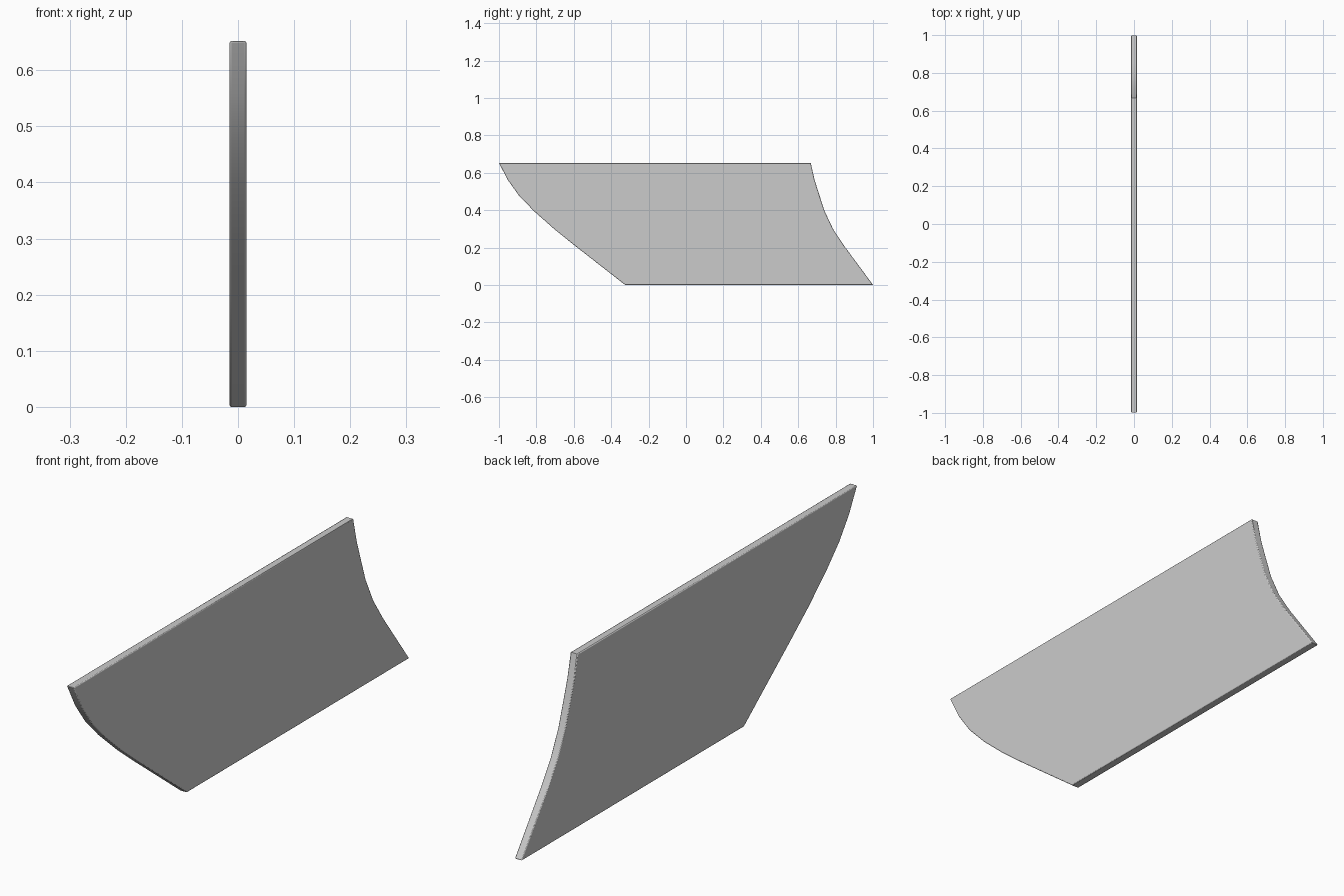
import bpy, bmesh

if "Cube" in bpy.data.objects:
    bpy.data.objects.remove(bpy.data.objects["Cube"])

T = 0.03   # panel thickness
H = 0.652  # panel height

# Side profile (y, z): curved left edge from top to bottom, then right edge from bottom to top
left = [(-1.0, H), (-0.952, 0.56), (-0.893, 0.478), (-0.813, 0.395),
        (-0.706, 0.3), (-0.594, 0.21), (-0.325, 0.0)]
right = [(1.0, 0.0), (0.845, 0.21), (0.786, 0.3), (0.741, 0.395),
         (0.714, 0.478), (0.688, 0.56), (0.667, H)]

# Extrude the profile through the thickness
bm = bmesh.new()
face = bm.faces.new([bm.verts.new((-T / 2, y, z)) for y, z in left + right])
res = bmesh.ops.extrude_face_region(bm, geom=[face])
moved = [g for g in res["geom"] if isinstance(g, bmesh.types.BMVert)]
bmesh.ops.translate(bm, verts=moved, vec=(T, 0, 0))
bmesh.ops.recalc_face_normals(bm, faces=bm.faces)

mesh = bpy.data.meshes.new("curved_panel")
bm.to_mesh(mesh)
bm.free()
panel = bpy.data.objects.new("curved_panel", mesh)
bpy.context.collection.objects.link(panel)

# Slightly eased rim
bevel = panel.modifiers.new("eased_rim", "BEVEL")
bevel.width = 0.003
bevel.segments = 2
bevel.limit_method = "ANGLE"
bevel.angle_limit = 1.48

# Smooth along the curved ends, sharp at the rim
bpy.context.view_layer.objects.active = panel
panel.select_set(True)
bpy.ops.object.shade_smooth_by_angle(angle=0.52)
